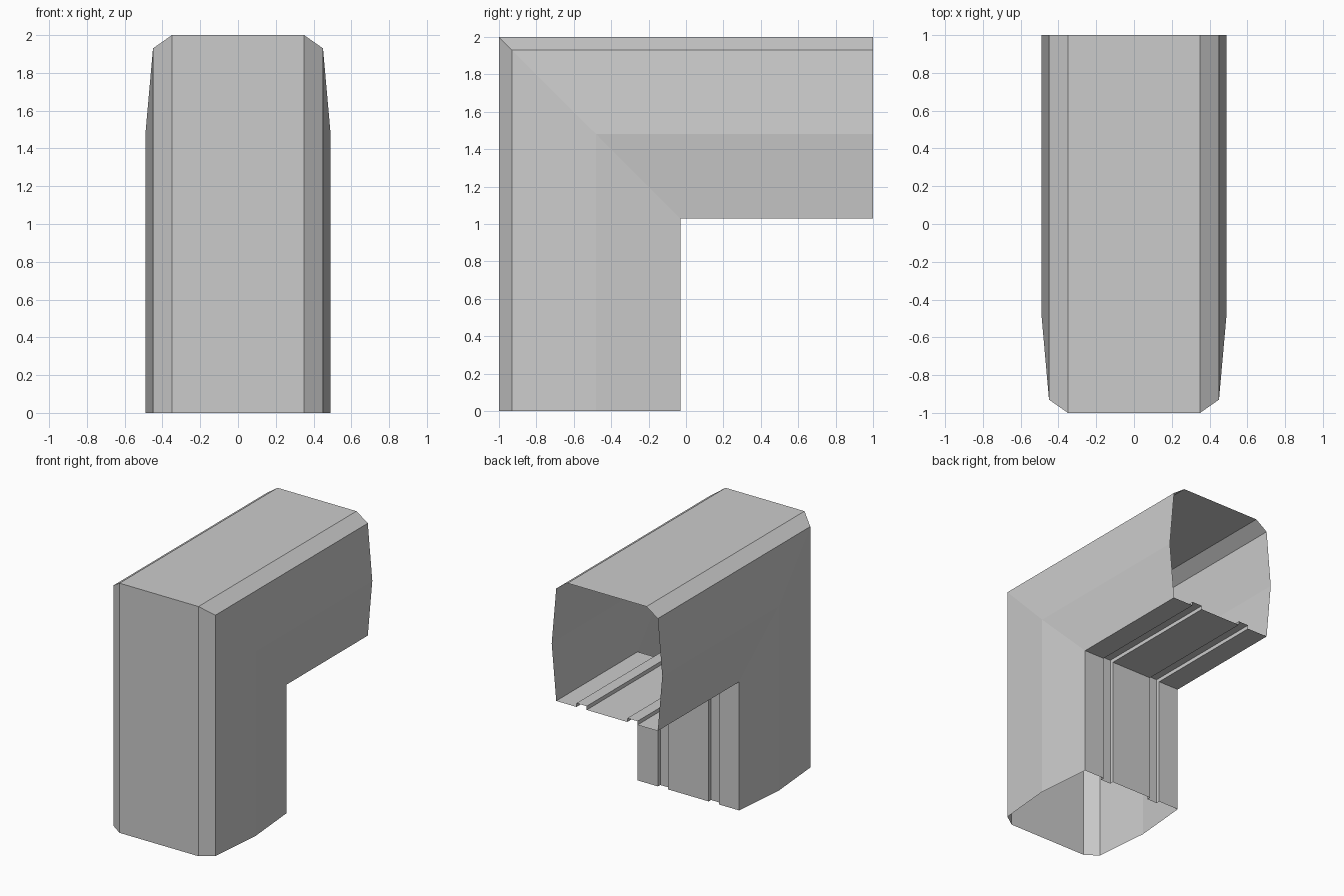
import bpy
import bmesh

if "Cube" in bpy.data.objects:
    bpy.data.objects.remove(bpy.data.objects["Cube"])

# Half cross-section: (x, depth measured inward from the outer face)
outer_half = [(0.35, 0.0), (0.45, 0.07), (0.49, 0.52), (0.45, 0.97)]
# Back wall with a recessed channel
channel_half = [(0.27, 0.97), (0.27, 0.94), (0.18, 0.94), (0.18, 0.97)]
half = outer_half + channel_half
profile = half + [(-x, d) for x, d in reversed(half)]

# Sweep the closed section up the leg, through the mitre and back along the arm
bm = bmesh.new()
rings = [
    [bm.verts.new((x, d - 1, 0)) for x, d in profile],
    [bm.verts.new((x, d - 1, 2 - d)) for x, d in profile],
    [bm.verts.new((x, 1, 2 - d)) for x, d in profile],
]
n = len(profile)
for a, b in zip(rings, rings[1:]):
    for i in range(n):
        j = (i + 1) % n
        bm.faces.new((a[j], a[i], b[i], b[j]))

# Make the outer front wall face outward
bm.normal_update()
front = min(bm.faces, key=lambda f: f.calc_center_median().y)
if front.normal.y > 0:
    bmesh.ops.reverse_faces(bm, faces=bm.faces[:])

mesh = bpy.data.meshes.new("elbow_duct")
bm.to_mesh(mesh)
bm.free()

# Single light grey finish
grey = bpy.data.materials.new("light_grey")
grey.diffuse_color = (0.6, 0.6, 0.6, 1)
grey.use_nodes = True
grey.node_tree.nodes["Principled BSDF"].inputs["Base Color"].default_value = grey.diffuse_color
mesh.materials.append(grey)

duct = bpy.data.objects.new("elbow_duct", mesh)
bpy.context.collection.objects.link(duct)
